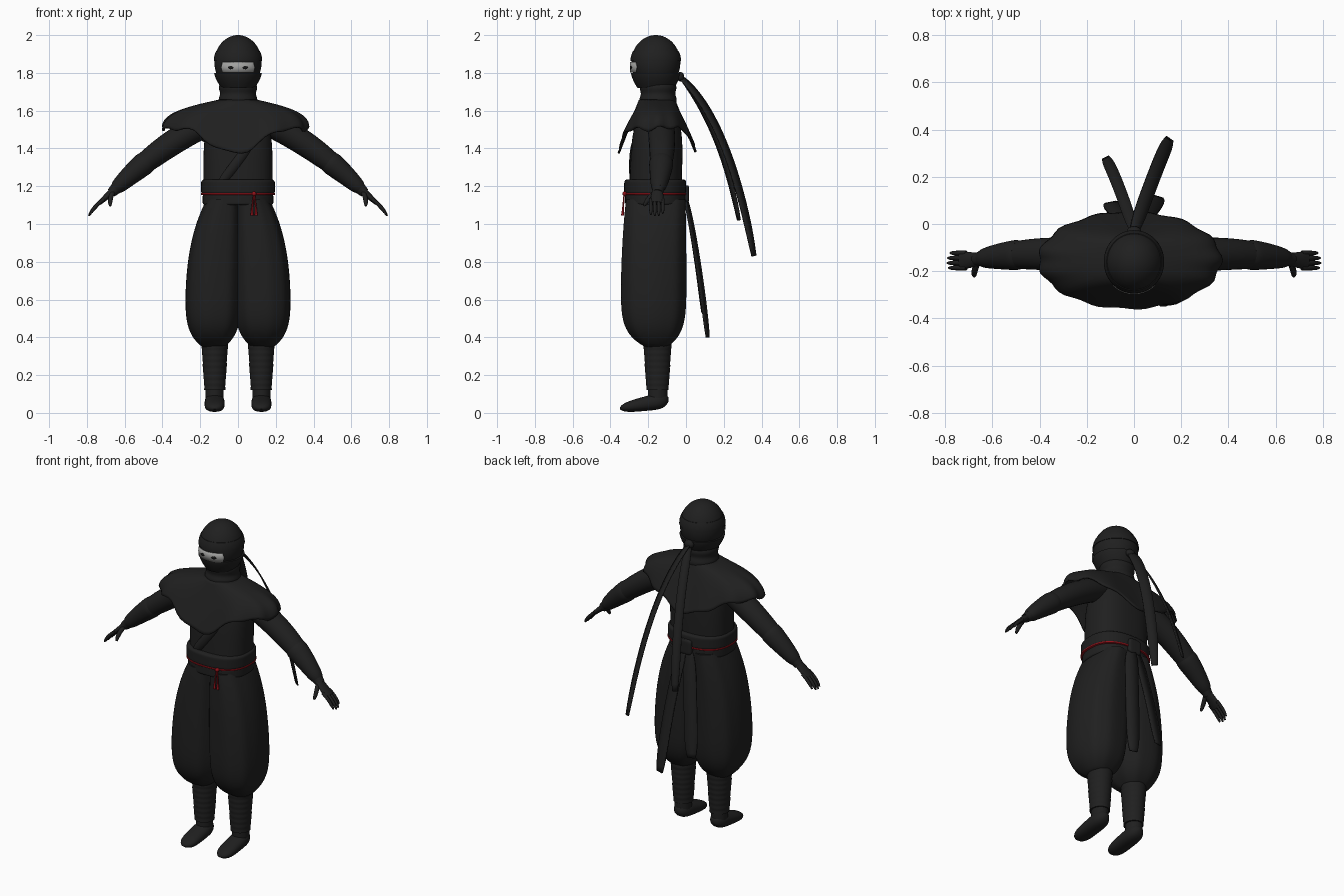
import bpy, bmesh
from math import sin, cos, pi, radians
from mathutils import Vector

if "Cube" in bpy.data.objects:
    bpy.data.objects.remove(bpy.data.objects["Cube"])


def material(name, rgb):
    m = bpy.data.materials.new(name)
    m.use_nodes = True
    m.diffuse_color = (*rgb, 1)
    m.node_tree.nodes["Principled BSDF"].inputs["Base Color"].default_value = (*rgb, 1)
    return m


CLOTH = material("black cloth", (0.014, 0.014, 0.014))
RED = material("red cord", (0.28, 0.006, 0.01))
SKIN = material("pale skin", (0.36, 0.36, 0.35))
PUPIL = material("dark eye", (0.01, 0.01, 0.01))
BODY_Y = -0.163


def skin(name, rings, mat, closed=True, caps=True, thick=0, angle=50):
    """Bridge successive rings of points into one surface."""
    bm = bmesh.new()
    verts = [[bm.verts.new(p) for p in ring] for ring in rings]
    count = len(verts[0])
    for a, b in zip(verts, verts[1:]):
        for i in range(count if closed else count - 1):
            j = (i + 1) % count
            bm.faces.new((a[i], a[j], b[j], b[i]))
    if closed and caps:
        bm.faces.new(verts[0])
        bm.faces.new(verts[-1])
    bmesh.ops.recalc_face_normals(bm, faces=bm.faces)
    mesh = bpy.data.meshes.new(name)
    bm.to_mesh(mesh)
    bm.free()
    mesh.materials.append(mat)
    ob = bpy.data.objects.new(name, mesh)
    bpy.context.collection.objects.link(ob)
    if thick:
        mod = ob.modifiers.new("thickness", "SOLIDIFY")
        mod.thickness, mod.offset = thick, 0
    bpy.ops.object.select_all(action="DESELECT")
    ob.select_set(True)
    bpy.context.view_layer.objects.active = ob
    bpy.ops.object.shade_smooth_by_angle(angle=radians(angle))


def steps(count):
    return [i / count for i in range(count + 1)]


def power(v, n):
    return (1 if v >= 0 else -1) * abs(v) ** (2 / n)


def oval(n=2, seg=48):
    """Unit outline; n above two makes it squarer."""
    angles = [2 * pi * i / seg for i in range(seg)]
    return [(a, power(cos(a), n), power(sin(a), n)) for a in angles]


def loft(name, low, high, place, mat=CLOTH, n=2, fold=0, side=1, count=24, **options):
    """Stack outlines; place(t) gives centre x, centre y, half width, half depth."""
    rings = []
    for t in steps(count):
        cx, cy, rx, ry = place(t)
        rings.append([(side * (cx + rx * u * (1 + fold * cos(9 * a))), cy + ry * v * (1 + fold * cos(9 * a)),
                       low + (high - low) * t) for a, u, v in oval(n)])
    skin(name, rings, mat, **options)


def barrel(rx, ry, cy=BODY_Y, ease=0.06):
    """Straight wall with rounded rims."""
    def place(t):
        k = 1 - ease * (2 * t - 1) ** 8
        return 0, cy, rx * k, ry * k
    return place


def bend(start, pull, end):
    """Quadratic curve through space."""
    a, b, c = map(Vector, (start, pull, end))
    return lambda t: a * (1 - t) ** 2 + b * 2 * t * (1 - t) + c * t * t


def tube(name, path, radius, mat=CLOTH, side=1, seg=16):
    """Sweep an oval; radius(t) gives half depth and half thickness."""
    rings = []
    for t in steps(16):
        centre, (depth, height) = path(t), radius(t)
        along = (path(t + 0.01) - path(t - 0.01)).normalized()
        u = Vector((0, 1, 0))
        u = (u - along * u.dot(along)).normalized()
        v = along.cross(u)
        ring = [centre + u * depth * c + v * height * s for a, c, s in oval(2, seg)]
        rings.append([(side * p.x, p.y, p.z) for p in ring])
    skin(name, rings, mat)


def ribbon(name, path, width, across, thick=0.008):
    across = Vector(across).normalized()
    rings = [[path(t) + across * k * width * (1 - 0.4 * (2 * t - 1) ** 6) for k in (-0.5, 0, 0.5)]
             for t in steps(24)]
    skin(name, rings, CLOTH, closed=False, thick=thick)


def ball(name, centre, size, mat=CLOTH):
    bpy.ops.mesh.primitive_uv_sphere_add(segments=48, ring_count=32, radius=1, location=centre)
    ob = bpy.context.object
    ob.name, ob.scale = name, size
    ob.data.materials.append(mat)
    bpy.ops.object.shade_smooth()


def face_patch(name, middle, half, z, height, square, out, mat):
    """Thin plate wrapped on the front of the head."""
    rings = []
    for t in steps(24):
        u = 2 * t - 1
        a = radians(middle + half * u)
        k = height * max(0.02, 1 - abs(u) ** square)
        rings.append([((0.124 + out) * sin(a), -0.16 - (0.13 + out) * cos(a), z + s * k) for s in (-1, 0, 1)])
    skin(name, rings, mat, closed=False, thick=0.003)


# Head, brow wrap, mask and neck
ball("hooded_head", (0, -0.16, 1.855), (0.125, 0.13, 0.145))
loft("brow_wrap", 1.863, 1.915, lambda t: (0, -0.16, 0.128 - 0.012 * t * t, 0.134 - 0.013 * t * t))
loft("face_mask", 1.72, 1.8, lambda t: (0, -0.16, 0.126 - 0.038 * (1 - t) ** 1.5, 0.131 - 0.034 * (1 - t) ** 1.5))
loft("neck_cowl", 1.58, 1.74, lambda t: (0, -0.148, 0.098 + 0.02 * (1 - t) ** 4 + 0.003 * sin(16 * t),
                                         0.094 + 0.02 * (1 - t) ** 4 + 0.003 * sin(16 * t)))
face_patch("eye_opening", 0, 43, 1.829, 0.028, 40, 0.006, SKIN)
for side, label in ((1, "left"), (-1, "right")):
    face_patch(label + "_eye", side * 17, 6.5, 1.828, 0.009, 2, 0.0085, PUPIL)

# Headband knot and its trailing tails
knot = (0, -0.03, 1.78)
ball("headband_knot", knot, (0.03, 0.02, 0.025))
ribbon("headband_tail_long", bend(knot, (0.09, 0.23, 1.55), (0.15, 0.36, 0.83)), 0.06, (1, -0.7, -0.2))
ribbon("headband_tail_short", bend(knot, (-0.07, 0.19, 1.5), (-0.12, 0.28, 1.02)), 0.05, (1, 0.5, 0))

# Torso and crossed lapel
loft("torso", 1.15, 1.6, lambda t: (0, BODY_Y + 0.015 * t, 0.183 * (1 - 0.4 * t ** 6), 0.138 * (1 - 0.35 * t ** 5)), n=2.5)
ribbon("lapel", bend((0.06, -0.28, 1.42), (0, -0.303, 1.33), (-0.09, -0.288, 1.22)), 0.05, (1, 0, -0.7), 0.014)

# Shoulder mantle: flat over the shoulders, dipping in front and behind, ragged at the hem
mantle = []
for t in steps(16):
    rx, ry = 0.092 + 0.29 * sin(t * pi / 2), 0.092 + 0.11 * t
    shoulder, middle = 1.655 - 0.1 * t - 0.05 * t ** 3, 1.655 - 0.275 * t
    ring = []
    for a, u, v in oval(2, 72):
        ruffle = 1 + 0.02 * t * t * cos(13 * a)
        ragged = t ** 3 * (0.01 * sin(11 * a + 1) + 0.007 * sin(5 * a))
        ring.append((ruffle * rx * u - 0.017 * t, -0.153 + ruffle * ry * v,
                     shoulder + (middle - shoulder) * sin(a) ** 8 + ragged))
    mantle.append(ring)
skin("shoulder_mantle", mantle, CLOTH, caps=False, thick=0.01, angle=60)

# Belt in two layers with a cord, front tassels, back knot and sash tails
loft("belt_upper", 1.155, 1.235, barrel(0.195, 0.164), n=2.4)
loft("belt_lower", 1.1, 1.16, barrel(0.187, 0.159), n=2.4)
loft("belt_cord", 1.154, 1.164, barrel(0.197, 0.166, ease=0.01), RED, n=2.4, count=8)
ball("cord_knot", (0.085, -0.325, 1.16), (0.012, 0.012, 0.012), RED)
for side, label in ((1, "left"), (-1, "right")):
    x = 0.085 + side * 0.011
    tube(label + "_cord_tassel", bend((0.085, -0.327, 1.16), (x, -0.332, 1.1), (x, -0.336, 1.045)),
         lambda t: (0.004 + 0.004 * t ** 3, 0.004 + 0.004 * t ** 3), RED, seg=8)
loft("sash_knot", 1.115, 1.205, barrel(0.042, 0.02, cy=-0.004, ease=0.3), n=5)
ribbon("sash_tail_long", bend((0.02, 0, 1.13), (0.07, 0.065, 0.85), (0.1, 0.115, 0.4)), 0.08, (1, -0.3, 0))
ribbon("sash_tail_short", bend((-0.02, 0, 1.13), (-0.07, 0.055, 0.85), (-0.1, 0.09, 0.53)), 0.08, (1, 0.2, 0))

arm = bend((0.15, -0.14, 1.54), (0.41, -0.11, 1.42), (0.67, -0.15, 1.165))


def arm_radius(t):
    return 0.072 - 0.045 * t ** 3


def trouser(t):
    """Gathered tightly at the shin, tapering gently to the waist."""
    return (0.13 - 0.055 * t ** 3, -0.172 + 0.012 * t ** 3 + 0.015 * (1 - t) ** 12,
            0.15 * (1 - 0.6 * (1 - t) ** 11) * (1 - 0.4 * t ** 4),
            0.174 * (1 - 0.65 * (1 - t) ** 11) * (1 - 0.1 * t ** 3))


def wrapped(t):
    """Shin that flares upwards with overlapping bands."""
    r = 0.053 + 0.016 * t + 0.003 * (1 - 8 * t % 1)
    return 0.123, -0.151, r, r * 1.06


def guard_radius(t):
    r = arm_radius(0.64 + 0.32 * t) + 0.006 * (1 - (2 * t - 1) ** 8)
    return r, r * 0.96


def tapered(r):
    return lambda t: (r * (1 - 0.6 * t ** 6), r * (1 - 0.6 * t ** 6))


for side, label in ((1, "left"), (-1, "right")):
    # Baggy trouser leg, bound shin and foot
    loft(label + "_trouser_leg", 0.35, 1.13, trouser, n=2.5, fold=0.012, side=side, count=48)
    loft(label + "_shin_wraps", 0.12, 0.375, wrapped, side=side, count=32, angle=35)
    loft(label + "_ankle", 0.05, 0.13, lambda t: (0.124, -0.15, 0.047, 0.052), side=side, count=2)
    foot = []
    for t in steps(24):
        end = max(0.04, 1 - abs(2 * t - 1) ** 4) ** 0.5
        foot.append([(side * (0.124 + 0.053 * end * u), -0.092 - 0.258 * t,
                      0.071 - 0.046 * t + (0.05 - 0.024 * t) * end * v) for a, u, v in oval(2.3, 24)])
    skin(label + "_foot", foot, CLOTH)
    # Arm and forearm guard
    tube(label + "_arm", arm, lambda t: (arm_radius(t), arm_radius(t) * 0.96), side=side, seg=24)
    tube(label + "_forearm_guard", lambda t: arm(0.64 + 0.32 * t), guard_radius, side=side, seg=24)
    # Palm, fingers and thumb
    tube(label + "_palm", bend((0.65, -0.15, 1.185), (0.69, -0.152, 1.15), (0.735, -0.155, 1.11)),
         lambda t: (0.027 + 0.012 * t, 0.021 - 0.009 * t), side=side)
    for k, reach in enumerate((0.93, 1, 0.98, 0.85)):
        y = -0.186 + k * 0.021
        tube(f"{label}_finger_{k + 1}", bend((0.71, y, 1.13), (0.71 + 0.05 * reach, y, 1.1),
                                             (0.71 + 0.08 * reach, y, 1.13 - 0.087 * reach)),
             tapered(0.01), side=side, seg=10)
    tube(label + "_thumb", bend((0.66, -0.16, 1.17), (0.68, -0.2, 1.14), (0.676, -0.222, 1.095)),
         tapered(0.013), side=side, seg=10)
